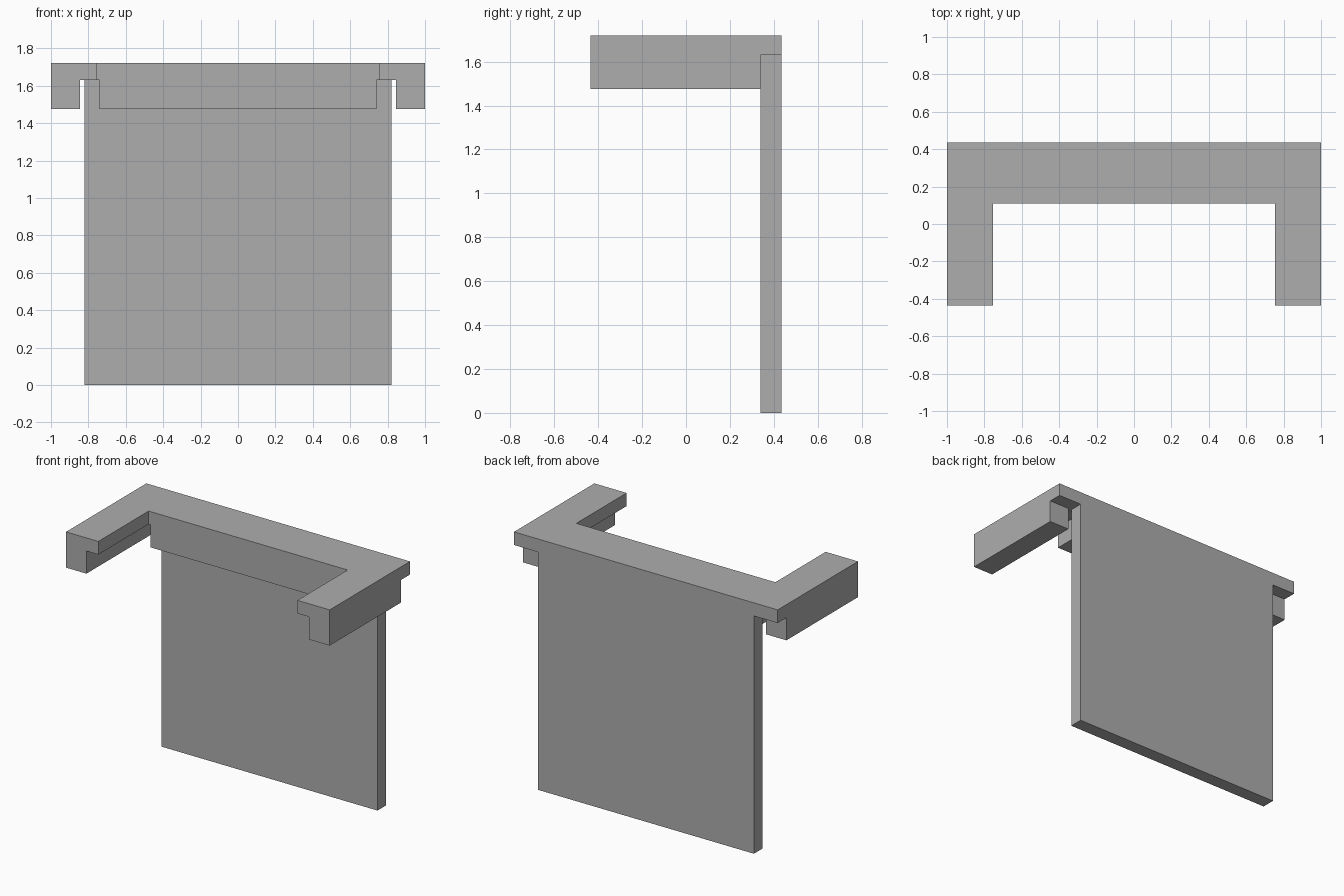
import bpy
import bmesh

cube = bpy.data.objects.get("Cube")
if cube:
    bpy.data.objects.remove(cube, do_unlink=True)

GREY = (0.42, 0.42, 0.42, 1.0)
mat = bpy.data.materials.new("plain grey")
mat.use_nodes = True
mat.diffuse_color = GREY
mat.node_tree.nodes["Principled BSDF"].inputs["Base Color"].default_value = GREY

# Shared levels and depths
TOP, SLAB_BOTTOM, RAIL_BOTTOM = 1.72, 1.63, 1.475
FRONT, BACK = -0.435, 0.435
PANEL_FRONT, INNER_FRONT = 0.34, 0.11


def extrude_outline(name, outline, z0, z1):
    """Flat outline in x, y raised into a solid between two heights."""
    bm = bmesh.new()
    face = bm.faces.new([bm.verts.new((x, y, z0)) for x, y in outline])
    raised = bmesh.ops.extrude_face_region(bm, geom=[face])["geom"]
    verts = [v for v in raised if isinstance(v, bmesh.types.BMVert)]
    bmesh.ops.translate(bm, verts=verts, vec=(0, 0, z1 - z0))
    bmesh.ops.recalc_face_normals(bm, faces=bm.faces)
    mesh = bpy.data.meshes.new(name)
    bm.to_mesh(mesh)
    bm.free()
    mesh.materials.append(mat)
    obj = bpy.data.objects.new(name, mesh)
    bpy.context.collection.objects.link(obj)
    return obj


def box(name, x0, x1, y0, y1, z0, z1):
    return extrude_outline(name, [(x0, y0), (x1, y0), (x1, y1), (x0, y1)], z0, z1)


# U-shaped top slab: half outline mirrored across x
half = [(0.755, INNER_FRONT), (0.755, FRONT), (1, FRONT), (1, BACK)]
outline = half + [(-x, y) for x, y in reversed(half)]
extrude_outline("top_slab", outline, SLAB_BOTTOM, TOP)

# Back panel standing on the floor
box("back_panel", -0.82, 0.82, PANEL_FRONT, BACK, 0, SLAB_BOTTOM)

# Cross rail under the slab, in front of the panel
box("cross_rail", -0.74, 0.74, INNER_FRONT, PANEL_FRONT, RAIL_BOTTOM, SLAB_BOTTOM)

# Side rails under the outer edges of the arms
for side, s in (("left", 1), ("right", -1)):
    x0, x1 = sorted((s * 0.845, s))
    box(side + "_side_rail", x0, x1, FRONT, PANEL_FRONT, RAIL_BOTTOM, SLAB_BOTTOM)
